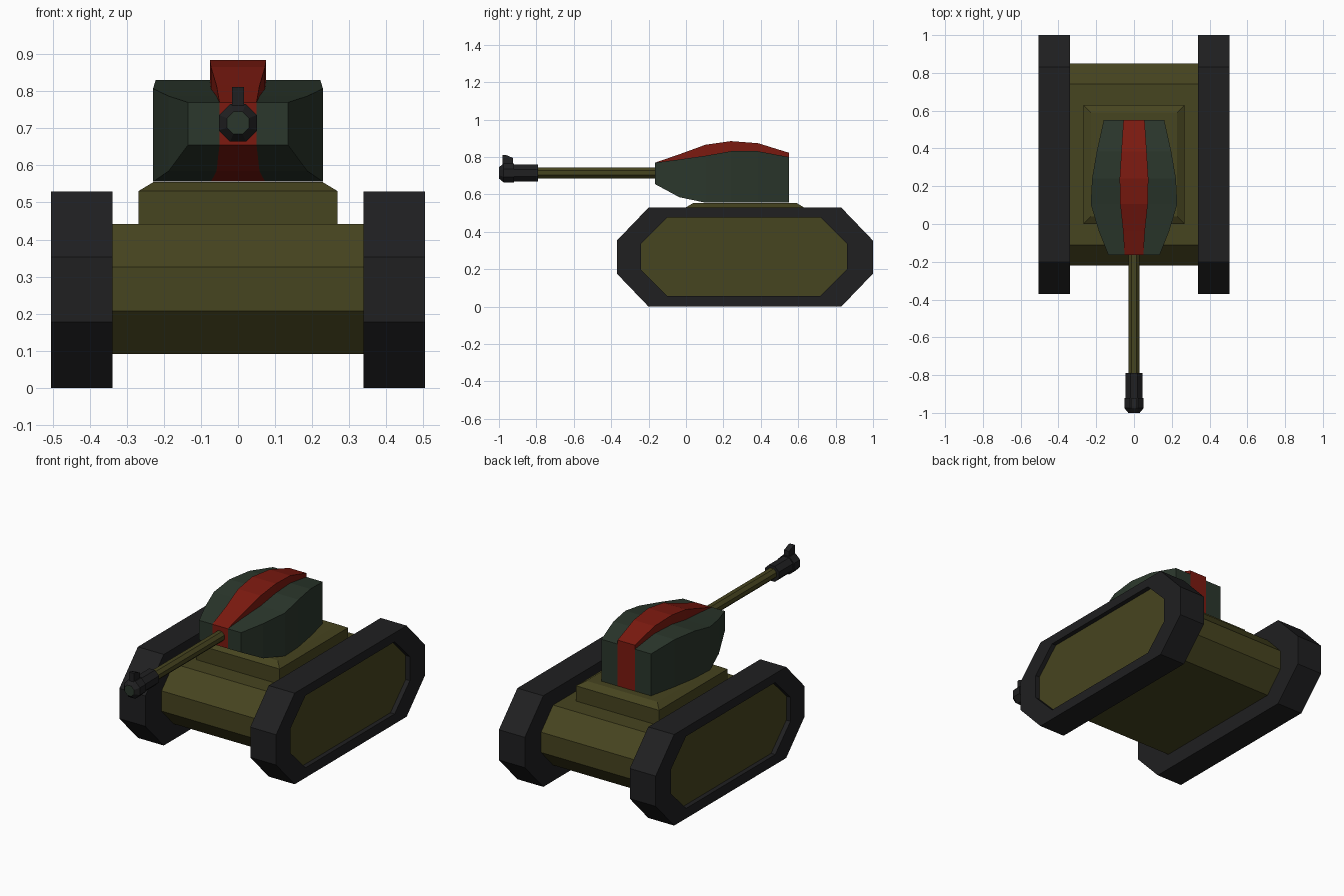
import bpy, bmesh, math

if "Cube" in bpy.data.objects:
    bpy.data.objects.remove(bpy.data.objects["Cube"])


def material(name, rgb):
    m = bpy.data.materials.new(name)
    m.diffuse_color = (*rgb, 1)
    m.use_nodes = True
    m.node_tree.nodes["Principled BSDF"].inputs["Base Color"].default_value = m.diffuse_color
    return m


OLIVE = material("olive", (0.062, 0.058, 0.014))
DARK = material("dark_rubber", (0.014, 0.014, 0.015))
GREEN = material("dark_green", (0.024, 0.038, 0.025))
RED = material("red", (0.2, 0.01, 0.005))


def loft(name, rings, mats, caps=None, accent=lambda ring, seg: False, accent_caps=()):
    """Skin a list of equal-length rings; accent faces take the second material."""
    bm = bmesh.new()
    vs = [[bm.verts.new(p) for p in ring] for ring in rings]
    n = len(rings[0])
    for i in range(len(vs) - 1):
        for j in range(n):
            k = (j + 1) % n
            f = bm.faces.new((vs[i][j], vs[i][k], vs[i + 1][k], vs[i + 1][j]))
            f.material_index = int(accent(i, j))
    for end, ring in enumerate((vs[0], vs[-1])):
        for c, idx in enumerate(caps or [range(n)]):
            f = bm.faces.new([ring[q] for q in idx])
            f.material_index = int((end, c) in accent_caps)
    bmesh.ops.remove_doubles(bm, verts=bm.verts, dist=1e-5)
    bmesh.ops.recalc_face_normals(bm, faces=bm.faces)
    me = bpy.data.meshes.new(name)
    bm.to_mesh(me)
    bm.free()
    for m in mats:
        me.materials.append(m)
    ob = bpy.data.objects.new(name, me)
    bpy.context.collection.objects.link(ob)
    return ob


def octagon(x, y0, y1, z0, z1, cy, cz):
    """Chamfered rectangle in the yz plane at x."""
    return [(x, y0 + cy, z0), (x, y1 - cy, z0), (x, y1, z0 + cz), (x, y1, z1 - cz),
            (x, y1 - cy, z1), (x, y0 + cy, z1), (x, y0, z1 - cz), (x, y0, z0 + cz)]


def rect(z, hx, y0, y1):
    return [(-hx, y0, z), (hx, y0, z), (hx, y1, z), (-hx, y1, z)]


def circle(y, r, zc=0.715, n=8):
    r /= math.cos(math.pi / n)
    return [(r * math.cos((i + .5) * 2 * math.pi / n), y,
             zc + r * math.sin((i + .5) * 2 * math.pi / n)) for i in range(n)]


# tracks with recessed olive side panels
for side, s in (("left", -1), ("right", 1)):
    outer = (-0.37, 1.0, 0.0, 0.53, 0.17, 0.177)
    panel = (-0.24, 0.86, 0.058, 0.478, 0.14, 0.14)
    loft(side + "_track",
         [octagon(s * 0.338, *outer), octagon(s * 0.505, *outer),
          octagon(s * 0.505, *panel), octagon(s * 0.478, *panel)],
         [DARK, OLIVE], accent_caps={(1, 0)})

# hull
hull = (-0.22, 0.85, 0.092, 0.442, 0.11, 0.116)
loft("hull", [octagon(-0.338, *hull), octagon(0.338, *hull)], [OLIVE])

# turret base with bevelled top
loft("turret_base", [rect(0.44, 0.268, 0.0, 0.63), rect(0.531, 0.268, 0.0, 0.63),
                     rect(0.555, 0.228, 0.04, 0.59)], [OLIVE])

# turret: y, half width, stripe half width, bottom, shoulder height, stripe height
sections = [(-0.165, 0.135, 0.050, 0.655, 0.770, 0.770),
            (-0.035, 0.187, 0.058, 0.585, 0.787, 0.815),
            (0.105, 0.229, 0.073, 0.556, 0.807, 0.866),
            (0.240, 0.222, 0.076, 0.556, 0.831, 0.885),
            (0.385, 0.197, 0.067, 0.556, 0.831, 0.874),
            (0.550, 0.160, 0.056, 0.556, 0.800, 0.823)]
rings = [[(-w, y, b), (-r, y, b), (r, y, b), (w, y, b), (w, y, s), (r, y, s),
          (r, y, t), (-r, y, t), (-r, y, s), (-w, y, s)] for y, w, r, b, s, t in sections]
loft("turret", rings, [GREEN, RED],
     caps=[(0, 1, 8, 9), (1, 2, 5, 6, 7, 8), (2, 3, 4, 5)],
     accent=lambda i, j: j in (1, 5, 6, 7), accent_caps={(0, 1), (1, 1)})

# gun barrel, muzzle brake, bore tip and front sight
loft("gun_barrel", [circle(-0.12, 0.029), circle(-0.85, 0.029)], [OLIVE])
loft("muzzle_brake", [circle(-0.79, 0.045), circle(-0.92, 0.045), circle(-0.92, 0.051),
                      circle(-0.975, 0.051), circle(-1.0, 0.03)], [DARK, GREEN],
     accent_caps={(1, 0)})
loft("front_sight", [rect(0.74, 0.016, -0.98, -0.925), rect(0.795, 0.016, -0.98, -0.925),
                     rect(0.812, 0.016, -0.98, -0.965)], [DARK])
